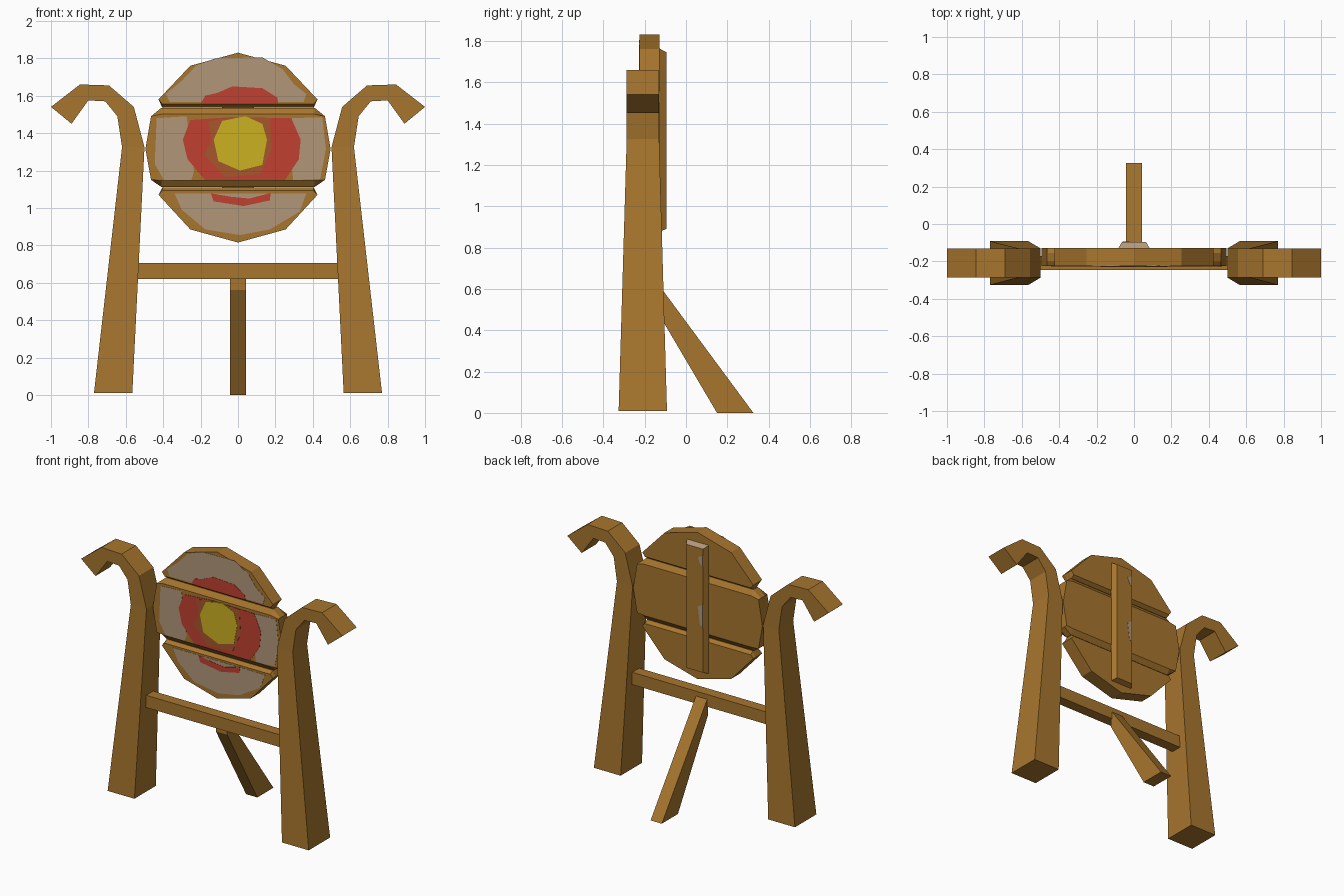
import bpy, bmesh

if "Cube" in bpy.data.objects:
    bpy.data.objects.remove(bpy.data.objects["Cube"])


def material(name, rgb):
    m = bpy.data.materials.new(name)
    m.diffuse_color = (*rgb, 1)
    m.use_nodes = True
    m.node_tree.nodes["Principled BSDF"].inputs["Base Color"].default_value = m.diffuse_color
    return m


WOOD = material("wood brown", (0.39, 0.18, 0.027))
GREY = material("faded beige paint", (0.44, 0.31, 0.19))
RED = material("red paint", (0.53, 0.053, 0.03))
WORN = material("worn red brown", (0.38, 0.095, 0.025))
YELLOW = material("yellow paint", (0.60, 0.44, 0.015))


def loft(name, rings, mat=WOOD):
    """Join matching rings of points with quads and cap both ends."""
    bm = bmesh.new()
    loops = [[bm.verts.new(p) for p in ring] for ring in rings]
    n = len(loops[0])
    for a, b in zip(loops, loops[1:]):
        for i in range(n):
            j = (i + 1) % n
            bm.faces.new((a[i], a[j], b[j], b[i]))
    bm.faces.new(loops[0])
    bm.faces.new(loops[-1])
    bmesh.ops.recalc_face_normals(bm, faces=bm.faces)
    me = bpy.data.meshes.new(name)
    bm.to_mesh(me)
    bm.free()
    me.materials.append(mat)
    ob = bpy.data.objects.new(name, me)
    bpy.context.collection.objects.link(ob)
    return ob


def box(name, x0, x1, y0, y1, z0, z1):
    return loft(name, [[(x, y0, z0), (x, y1, z0), (x, y1, z1), (x, y0, z1)] for x in (x0, x1)])


# Side posts: tapered legs ending in an outward hook
POST = [((0.565, 0.01), (0.77, 0.01)), ((0.50, 1.325), (0.62, 1.325)),
        ((0.557, 1.54), (0.645, 1.49)), ((0.69, 1.655), (0.71, 1.57)),
        ((0.845, 1.66), (0.80, 1.575)), ((1.0, 1.54), (0.89, 1.45))]
for side, s in (("left", -1), ("right", 1)):
    rings = []
    for k, ((xi, zi), (xo, zo)) in enumerate(POST):
        y0, y1 = (-0.326, -0.092) if k == 0 else (-0.287, -0.13)
        rings.append([(s * xi, y0, zi), (s * xo, y0, zo), (s * xo, y1, zo), (s * xi, y1, zi)])
    loft(side + "_post", rings)

# Crossbar and rear strut
box("crossbar", -0.545, 0.545, -0.246, -0.17, 0.62, 0.705)
loft("rear_strut", [[(x, y, z) for y, z in ((0.326, 0), (0.15, 0), (-0.18, 0.56), (-0.18, 0.685))]
                    for x in (-0.043, 0.043)])

# Target planks: right half outlines, mirrored; seam edges chamfered
FRONT, BACK = -0.225, -0.129


def plank(name, half, zmin, zmax, c):
    outline = half + [(-x, z) for x, z in reversed(half) if x > 0]
    rings = []
    for y, inset in ((FRONT, c), (FRONT + 0.025, 0), (BACK - 0.025, 0), (BACK, c)):
        rings.append([(x, y, min(max(z, zmin + inset), zmax - inset)) for x, z in outline])
    loft(name, rings)


plank("target_top_plank", [(0, 1.83), (0.255, 1.76), (0.425, 1.58), (0.405, 1.537)],
      1.537, 9, 0.018)
plank("target_middle_plank", [(0.41, 1.535), (0.465, 1.49), (0.495, 1.315), (0.465, 1.15), (0.41, 1.112)],
      1.112, 1.535, 0.034)
plank("target_bottom_plank", [(0.405, 1.11), (0.425, 1.07), (0.255, 0.885), (0, 0.815)],
      -9, 1.11, 0.018)


# Painted patches: thin plates on the planks
def paint(name, mat, layer, pts):
    y = FRONT - 0.0015 * layer
    loft(name, [[(x, yy, z) for x, z in pts] for yy in (y, FRONT + 0.002)], mat)


paint("top_pale_paint", GREY, 1, [(-.365, 1.565), (-.385, 1.61), (-.30, 1.68), (-.225, 1.76), (-.12, 1.80),
                                  (.13, 1.805), (.24, 1.74), (.30, 1.66), (.365, 1.61), (.35, 1.565)])
paint("top_red_paint", RED, 2, [(-.20, 1.557), (-.175, 1.60), (-.11, 1.615), (-.03, 1.65), (.13, 1.64),
                                (.21, 1.59), (.215, 1.557)])
paint("middle_left_pale_paint", GREY, 1, [(-.435, 1.48), (-.275, 1.49), (-.25, 1.30), (-.235, 1.195),
                                          (-.25, 1.15), (-.395, 1.147), (-.445, 1.235)])
paint("middle_right_pale_paint", GREY, 1, [(.29, 1.48), (.45, 1.485), (.47, 1.315), (.44, 1.155),
                                           (.295, 1.148), (.28, 1.3)])
paint("middle_red_paint", RED, 2, [(-.255, 1.47), (-.04, 1.485), (.285, 1.48), (.335, 1.365), (.325, 1.26),
                                   (.25, 1.148), (-.175, 1.148), (-.27, 1.26), (-.295, 1.365)])
paint("worn_ring", WORN, 3, [(-.16, 1.46), (-.05, 1.485), (.17, 1.48), (.18, 1.31), (.12, 1.18),
                             (-.07, 1.165), (-.18, 1.285), (-.14, 1.36)])
paint("bullseye", YELLOW, 4, [(-.13, 1.365), (-.085, 1.465), (.04, 1.49), (.13, 1.45), (.155, 1.365),
                              (.13, 1.23), (.01, 1.20), (-.105, 1.25)])
paint("bottom_pale_paint", GREY, 1, [(-.34, 1.078), (.365, 1.078), (.33, .98), (.17, .885), (.01, .855),
                                     (-.175, .885), (-.30, .99)])
paint("bottom_red_paint", RED, 2, [(-.145, 1.078), (-.04, 1.06), (.06, 1.05), (.175, 1.08), (.17, 1.04),
                                   (.03, 1.01), (-.13, 1.035)])

# Rear batten: bevelled strip with pale top end and worn spots
batten = loft("rear_batten", [[(-w, y, z0), (w, y, z0), (w, y, z1), (-w, y, z1)]
                              for y, w, z0, z1 in ((-0.132, .085, .875, 1.765), (-0.095, .064, .89, 1.745))])
batten.data.materials.append(GREY)
for f in batten.data.polygons:
    f.material_index = int(f.normal.z > 0.5)
for i, (z0, z1) in enumerate(((1.20, 1.36), (1.62, 1.70))):
    loft("batten_worn_spot_%d" % (i + 1),
         [[(-.062, y, z0), (-.04, y, z0 + .02), (-.025, y, z1 - .02), (-.062, y, z1)]
          for y in (-0.097, -0.0935)], GREY)
